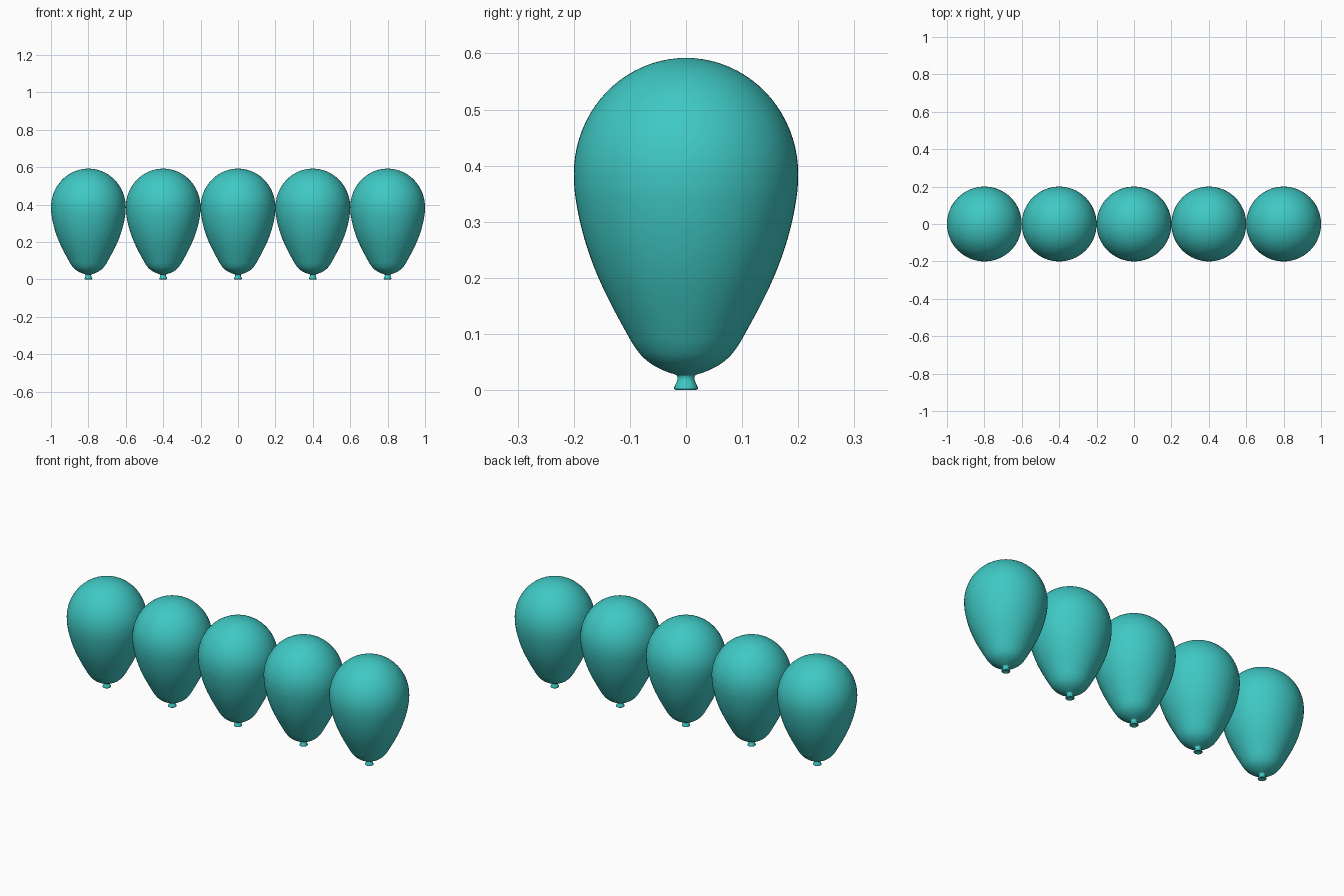
import bpy, bmesh, math
from mathutils import Vector

if "Cube" in bpy.data.objects:
    bpy.data.objects.remove(bpy.data.objects["Cube"])

SEGMENTS = 64


def smooth_path(points, steps=4):
    """Catmull-Rom curve through (radius, height) points."""
    pts = [Vector(p) for p in points]
    pts = [2 * pts[0] - pts[1]] + pts + [2 * pts[-1] - pts[-2]]
    out = []
    for a, b, c, d in zip(pts, pts[1:], pts[2:], pts[3:]):
        for i in range(steps):
            t = i / steps
            out.append(0.5 * (2 * b + (c - a) * t + (2 * a - 5 * b + 4 * c - d) * t * t
                              + (3 * b - a - 3 * c + d) * t ** 3))
    return out + [pts[-2]]


def lathe_mesh(name, profile, material):
    bm = bmesh.new()
    verts = [bm.verts.new((r, 0, z)) for r, z in profile]
    edges = [bm.edges.new(pair) for pair in zip(verts, verts[1:])]
    bmesh.ops.spin(bm, geom=verts + edges, cent=(0, 0, 0), axis=(0, 0, 1),
                   angle=math.tau, steps=SEGMENTS, use_duplicate=False)
    bmesh.ops.remove_doubles(bm, verts=bm.verts, dist=1e-5)
    bmesh.ops.recalc_face_normals(bm, faces=bm.faces)
    for f in bm.faces:
        f.smooth = True
    mesh = bpy.data.meshes.new(name)
    bm.to_mesh(mesh)
    bm.free()
    mesh.materials.append(material)
    return mesh


teal = bpy.data.materials.new("teal_rubber")
teal.diffuse_color = (0.05, 0.58, 0.55, 1)
teal.use_nodes = True
teal.node_tree.nodes["Principled BSDF"].inputs["Base Color"].default_value = teal.diffuse_color

# Balloon body: tapered lower half below a rounded crown
lower = smooth_path([(0.015, 0.022), (0.018, 0.027), (0.035, 0.033), (0.056, 0.043),
                     (0.076, 0.058), (0.092, 0.078), (0.105, 0.1), (0.132, 0.15),
                     (0.156, 0.2), (0.175, 0.25), (0.189, 0.3), (0.198, 0.35), (0.2, 0.385)])
crown = [(0.2 * math.cos(i * math.pi / 40), 0.385 + 0.207 * math.sin(i * math.pi / 40))
         for i in range(1, 20)] + [(0, 0.592)]
# Knot: flared lip with a shallow hollow underneath
knot = [(0, 0.006), (0.012, 0.004), (0.018, 0), (0.021, 0.002), (0.021, 0.005),
        (0.018, 0.011), (0.0155, 0.018)]
balloon = lathe_mesh("balloon", knot + [tuple(p) for p in lower] + crown, teal)

# Row of five touching balloons
for i in range(5):
    obj = bpy.data.objects.new(f"balloon_{i + 1}", balloon)
    obj.location.x = -0.8 + 0.4 * i
    bpy.context.collection.objects.link(obj)
